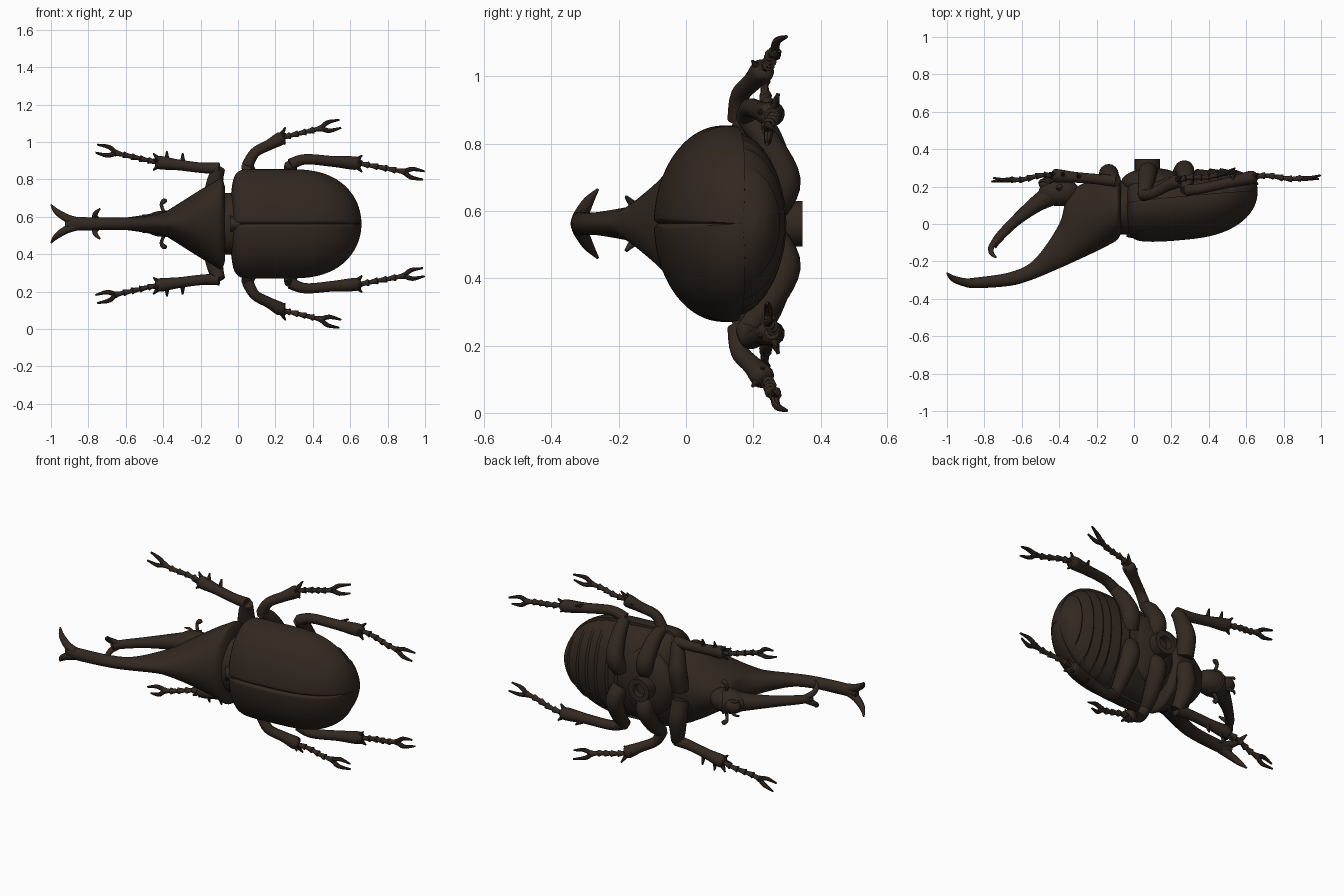
import bpy, bmesh
from math import sin, cos, pi, exp, radians
from mathutils import Vector as V

if "Cube" in bpy.data.objects:
    bpy.data.objects.remove(bpy.data.objects["Cube"])

C = 0.5625  # height of the mirror plane
mat = bpy.data.materials.new("dark_shell")
mat.diffuse_color = (0.032, 0.021, 0.015, 1)
mat.use_nodes = True
mat.node_tree.nodes["Principled BSDF"].inputs["Base Color"].default_value = mat.diffuse_color


def skin(name, rings, closed=True, angle=40):
    """Join rings of points into a capped, smooth surface."""
    bm = bmesh.new()
    vs = [[bm.verts.new((p[0], p[1], p[2] + C)) for p in r] for r in rings]
    n = len(rings[0])
    for a, b in zip(vs, vs[1:]):
        for i in range(n if closed else n - 1):
            j = (i + 1) % n
            bm.faces.new((a[i], a[j], b[j], b[i]))
    bm.faces.new(vs[0])
    bm.faces.new(vs[-1])
    bmesh.ops.recalc_face_normals(bm, faces=bm.faces)
    me = bpy.data.meshes.new(name)
    bm.to_mesh(me)
    bm.free()
    me.polygons.foreach_set("use_smooth", [True] * len(me.polygons))
    me.set_sharp_from_angle(angle=radians(angle))
    me.materials.append(mat)
    ob = bpy.data.objects.new(name, me)
    bpy.context.collection.objects.link(ob)


def smooth(pts, n):
    """Catmull-Rom interpolation of tuples."""
    out = []
    for i in range(len(pts) - 1):
        q = [pts[max(0, min(len(pts) - 1, i + k))] for k in (-1, 0, 1, 2)]
        for s in range(n):
            t = s / n
            out.append([b + .5 * t * (c - a + t * (2*a - 5*b + 4*c - d + t * (3*(b - c) + d - a)))
                        for a, b, c, d in zip(*q)])
    return out + [list(pts[-1])]


def section(st, a, side=1):
    """Point of an oval cross-section: x, back y, widest y, belly y, half width."""
    x, yd, yw, yv, hz = st
    c = cos(a)
    return (x, yw - (yw - yd if c > 0 else yv - yw) * c, side * hz * sin(a))


def tube(name, pts, radii, n=4, sides=12):
    """Limb through points; radii are spread evenly along it."""
    p = smooth(pts, n) if n > 1 else pts
    P = [V(q) for q in p]
    R = [r[0] for r in smooth([(r,) for r in radii], n)] if n > 1 else radii
    rings, u, t0 = [], None, None
    for i, q in enumerate(P):
        t = (P[min(i + 1, len(P) - 1)] - P[max(i - 1, 0)]).normalized()
        u = t0.rotation_difference(t) @ u if u else t.orthogonal().normalized()
        w, t0 = t.cross(u), t
        rings.append([q + (u * cos(k * 2*pi/sides) + w * sin(k * 2*pi/sides)) * R[i] for k in range(sides)])
    skin(name, rings)


def ellipsoid(name, c, r):
    rings = []
    for k in range(13):
        s = max(.02, sin(pi * k / 12))
        rings.append([(c[0] - r[0] * cos(pi * k / 12), c[1] + r[1] * s * cos(a), c[2] + r[2] * s * sin(a))
                      for a in full])
    skin(name, rings)


def body(t):
    """Egg-shaped body outline at t = 0..1 from neck to tail."""
    x = .31 - .35 * cos(pi * t)
    s = (x - .27) / (.39 if x > .27 else -.31)
    f = max(1e-3, 1 - s**2.6)**.5 if x > .27 else max(1e-3, 1 - s**14)**.3
    yw = .104 + .093 * x
    dip = 1 - .15 * s**3 if x < .27 else 1
    return [x, yw - .214 * f * dip, yw, yw + .16 * f**.6 * dip, .292 * f]


full = [2 * pi * i / 48 for i in range(48)]

# thorax shield drawn out into the long upper horn
shield = [(-.07, -.05, .08, .22, .20), (-.09, -.085, .08, .25, .242), (-.14, -.115, .08, .25, .217),
          (-.22, -.155, .07, .24, .17), (-.35, -.215, 0, .16, .088), (-.40, -.237, -.08, 0, .062),
          (-.53, -.292, -.24, -.187, .037), (-.66, -.33, -.29, -.257, .033),
          (-.86, -.343, -.314, -.288, .035), (-.925, -.325, -.308, -.292, .025)]
skin("thorax_shield_and_horn", [[section(s, a) for a in full] for s in smooth(shield, 6)])

# neck between shield and wing cases
skin("neck", [[section((x, -.055, .08, .23, .165), a) for a in full] for x in (-.11, 0)])

# abdomen with stepped belly plates
rings = []
for k in range(1, 90):
    s = body(k / 90)
    step = 1 - .07 * (((s[0] - .2) / .065) % 1) if s[0] > .2 else 1
    s[1] = s[2] - (s[2] - s[1]) * .7
    s[3] = s[2] + (s[3] - s[2]) * step
    s[4] *= .95 * (.7 + .3 * step)
    rings.append([section(s, a) for a in full])
skin("abdomen", rings, angle=30)

# breast plate, head and mouth
ellipsoid("breast_plate", (.1, .22, 0), (.17, .08, .2))
ellipsoid("head", (-.40, .17, 0), (.11, .075, .07))
ellipsoid("mouth", (-.46, .215, 0), (.05, .035, .04))

# hollow round socket under the belly
skin("belly_socket", [[(.072 + r * cos(a), y, r * sin(a)) for a in full]
                      for y, r in ((.2, .068), (.347, .068), (.347, .038), (.31, .038))])

# small plate where the wing cases meet
skin("scutellum", [[section((x, -.077 - x * .2, -.05, 0, .025 - x / 2), a) for a in full[::4]]
                   for x in (-.04, .04)])

# shorter horn on the head
tube("head_horn", [(-.38, .19, 0), (-.51, .115, 0), (-.63, .02, 0), (-.72, -.07, 0), (-.755, -.12, 0)],
     (.072, .046, .03, .025, .02), 6, 16)

# legs: four thigh joints, three shin joints, foot end
legs = {
    "front": [(-.14, .25, .03), (-.135, .27, .14), (-.12, .25, .24), (-.1, .23, .297),
              (-.2, .24, .3), (-.44, .26, .33), (-.66, .237, .38)],
    "middle": [(.08, .25, .07), (.075, .28, .14), (.065, .22, .25), (.05, .155, .31),
               (.09, .16, .38), (.24, .235, .463), (.45, .265, .512)],
    "hind": [(.25, .26, .05), (.27, .29, .13), (.28, .24, .24), (.28, .18, .317),
             (.36, .19, .345), (.655, .255, .322), (.895, .245, .277)],
}

for side, lr in ((1, "left"), (-1, "right")):
    def limb(name, pts, *rest):
        tube(f"{lr}_{name}", [(p[0], p[1], p[2] * side) for p in pts], *rest)

    # wing case with a groove along the seam and a tucked lower edge
    angs = [0, .02, .04, .06] + [.1 + .08 * k for k in range(21)]
    rings = []
    for k in range(45):
        s = body(k / 44)
        ring = [V(section(s, a, side)) + V((0, .012 * exp(-(a / .025)**2), 0)) for a in angs]
        p = ring[-1]
        rings.append(ring + [V((p.x, p.y, p.z * .88))])
    skin(lr + "_wing_case", rings, False)

    # horn forks
    limb("horn_fork", [(-.86, -.316, .012), (-.915, -.31, .03), (-.97, -.29, .066), (-1, -.262, .102)],
         (.024, .022, .016, .004))
    limb("head_horn_fork", [(-.73, -.085, .005), (-.762, -.12, .03), (-.762, -.155, .055), (-.738, -.178, .08)],
         (.018, .016, .013, .005))

    # antenna with club, and mouth feeler
    limb("antenna", [(-.39, .18, .05), (-.41, .195, .1), (-.395, .2, .122), (-.38, .2, .122)],
         (.01, .009, .014, .006))
    limb("feeler", [(-.45, .22, .03), (-.49, .235, .04), (-.51, .22, .045)], (.01, .008, .004))

    for leg, j in legs.items():
        limb(leg + "_thigh", j[:4], (.048, .051, .042, .032), 5, 16)
        a, b, knee = V(j[5]), V(j[6]), V(j[4])
        limb(leg + "_shin", [*j[3:5], knee.lerp(a, .5), knee.lerp(a, .9), a],
             (.032, .028, .029, .036, .022), 5, 14)

        # spurs: a crown at the shin tip, and outer teeth on the front shin
        d = (a - knee).normalized()
        out = V((0, .3, 1))
        for i, o in enumerate((out, -out, V((0, -1, .3)))):
            base = knee.lerp(a, .93) + o * .015
            limb(f"{leg}_spur_{i + 1}", [base, base + d * .03 + o * .03], (.016, .004), 1, 8)
        for i, t in enumerate((.4, .75) if leg == "front" else (.55,)):
            base = knee.lerp(a, t) + out * .015
            tip = out * .05 if leg == "front" else V((.02, .045, .01))
            limb(f"{leg}_tooth_{i + 1}", [base, base + tip], (.015, .005), 1, 8)

        # beaded foot of five segments, sagging slightly
        foot = [a.lerp(b, (k + t) / 5) + V((0, .006 * sin(2 * pi * (k + t) / 5), 0))
                for k in range(5) for t in (0, .55, .9, .97)]
        limb(leg + "_foot", foot, (.011, .014, .019, .012) * 5, 1, 10)

        # pair of bowed claws
        d = (b - a).normalized()
        for i in (1, -1):
            o = V((-d.z, 0, d.x)) * i * (1 if d.x > 0 else -1)
            limb(f"{leg}_claw_{'outer' if i > 0 else 'inner'}",
                 [a.lerp(b, .97), b + d * .035 + o * .023, b + d * .1 + o * .022 + V((0, .01 + .01 * i, 0))],
                 (.013, .012, .005), 4, 8)
